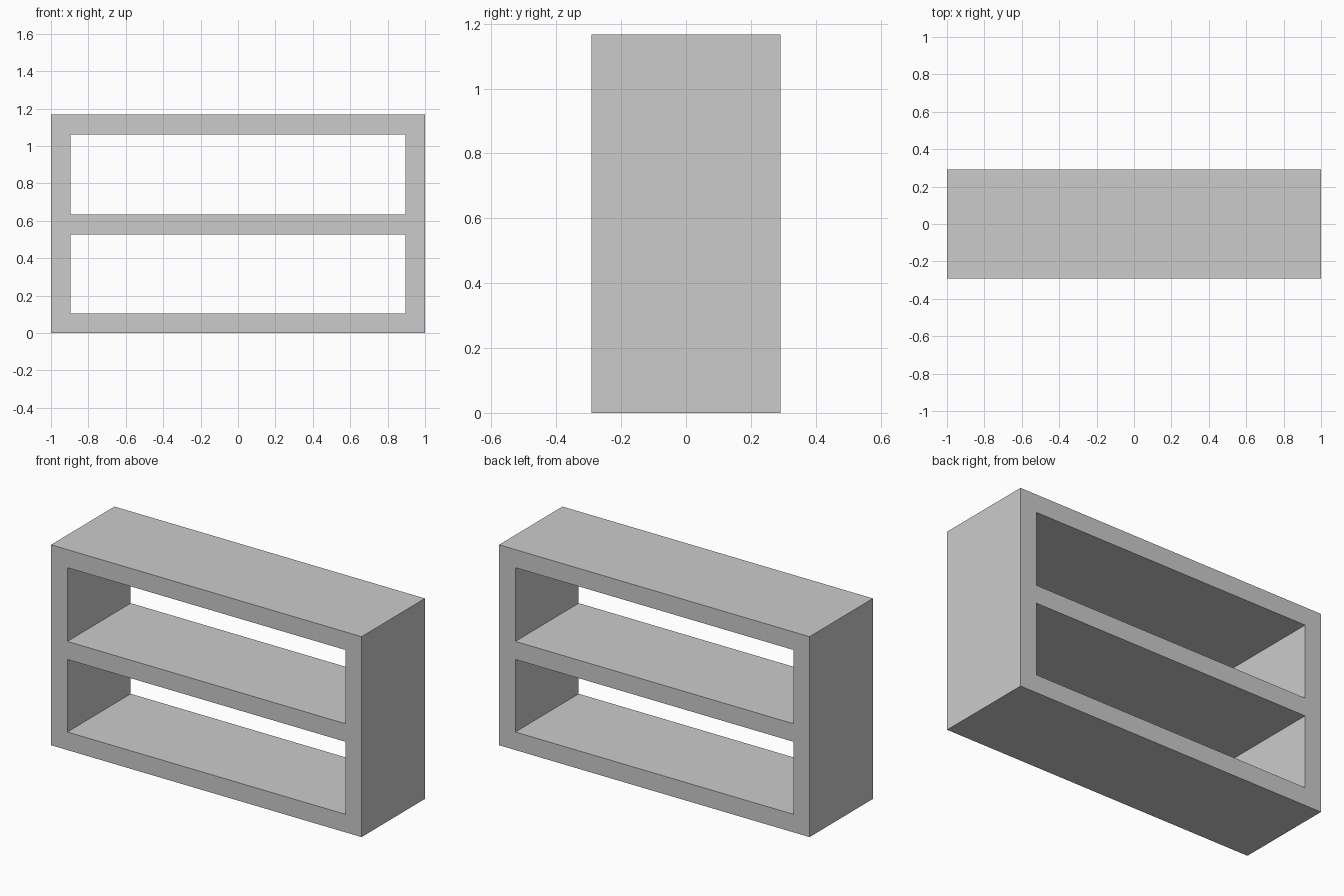
import bpy

if "Cube" in bpy.data.objects:
    bpy.data.objects.remove(bpy.data.objects["Cube"])

W, D, H, T = 2.0, 0.583, 1.167, 0.105  # width, depth, height, board thickness


def board(name, size, location):
    bpy.ops.mesh.primitive_cube_add(size=1, location=location)
    obj = bpy.context.object
    obj.name = name
    obj.scale = size
    bpy.ops.object.transform_apply(location=False, rotation=False, scale=True)
    return obj


# Full-height side panels
for name, s in (("left_side", -1), ("right_side", 1)):
    board(name, (T, D, H), (s * (W - T) / 2, 0, H / 2))

# Horizontal boards fitted between the sides
for name, z in (("bottom_board", T / 2), ("middle_shelf", 0.58), ("top_board", H - T / 2)):
    board(name, (W - 2 * T, D, T), (0, 0, z))
